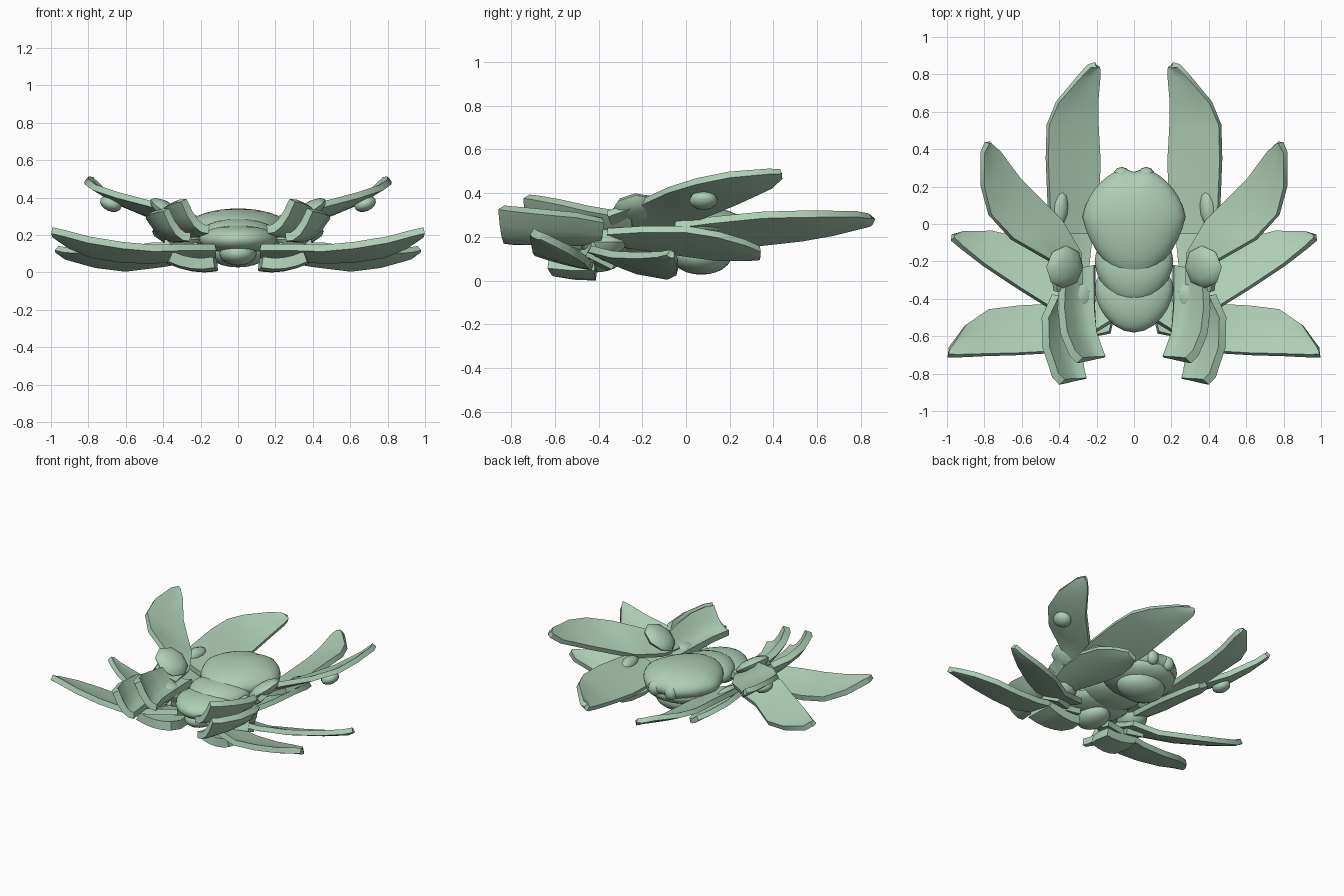
import bpy, bmesh, math
from mathutils import Vector, Euler

if "Cube" in bpy.data.objects:
    bpy.data.objects.remove(bpy.data.objects["Cube"])

green = bpy.data.materials.new("pale_green")
green.diffuse_color = (0.42, 0.62, 0.47, 1)
green.use_nodes = True
green.node_tree.nodes["Principled BSDF"].inputs["Base Color"].default_value = green.diffuse_color


def finish(name, bm, thick=0, angle=40):
    bmesh.ops.recalc_face_normals(bm, faces=bm.faces)
    me = bpy.data.meshes.new(name)
    bm.to_mesh(me)
    bm.free()
    me.materials.append(green)
    ob = bpy.data.objects.new(name, me)
    bpy.context.collection.objects.link(ob)
    bpy.context.view_layer.objects.active = ob
    ob.select_set(True)
    if thick:
        mod = ob.modifiers.new("thickness", 'SOLIDIFY')
        mod.thickness = thick
        mod.offset = 0
        bpy.ops.object.modifier_apply(modifier=mod.name)
    bpy.ops.object.shade_smooth_by_angle(angle=math.radians(angle))
    ob.select_set(False)
    return ob


def blade(name, outer, inner, sag=0.006, thick=0.034):
    """Mirrored pair of curved plates spanning two edge lines, root to tip."""
    for side, s in (("right", 1), ("left", -1)):
        bm = bmesh.new()
        rows = []
        for a, b in zip(outer, inner):
            a, b = Vector(a), Vector(b)
            row = []
            for t in (0, 0.25, 0.5, 0.75, 1):
                p = a.lerp(b, t)
                p.z -= sag * 4 * t * (1 - t) + 0.012
                p.x *= s
                row.append(bm.verts.new(p))
            rows.append(row)
        for r, q in zip(rows, rows[1:]):
            for i in range(4):
                bm.faces.new((r[i], r[i + 1], q[i + 1], q[i]))
        finish(side + "_" + name, bm, thick)


def ball(name, loc, rad, rot=(0, 0, 0), seg=20, ring=12, warp=None, pair=False):
    """Ellipsoid, optionally warped on the unit sphere and mirrored."""
    for s in ((1, -1) if pair else (1,)):
        bm = bmesh.new()
        bmesh.ops.create_uvsphere(bm, u_segments=seg, v_segments=ring, radius=1)
        m = Euler(rot).to_matrix()
        for v in bm.verts:
            c = warp(v.co.copy()) if warp else v.co.copy()
            c = m @ Vector((c.x * rad[0], c.y * rad[1], c.z * rad[2])) + Vector(loc)
            v.co = (c.x * s, c.y, c.z)
        side = ("right_" if s > 0 else "left_") if pair else ""
        finish(side + name, bm)


# Abdomen: egg with a pointed front and a notched rear
def egg(c):
    if c.y < 0:
        c.x *= 1 + 0.2 * c.y
        c.y *= 1.22
    else:
        c.x *= 1 - 0.15 * c.y
        c.y -= 0.1 * c.y * max(0, 1 - abs(c.x) / 0.22)
    return c


# Collars: swept back at the sides, rounded in front
def crescent(c):
    c.y += 0.3 * c.x * c.x
    return c


ball("abdomen", (0, 0.04, 0.25), (0.275, 0.265, 0.105), seg=32, ring=18, warp=egg)
ball("under_abdomen", (0, 0.05, 0.2), (0.25, 0.22, 0.09), seg=24)
ball("belly", (0, 0.07, 0.13), (0.17, 0.14, 0.09))
ball("rear_nub", (0.065, 0.265, 0.24), (0.045, 0.04, 0.05), pair=True, seg=10, ring=8)
ball("rear_collar", (0, -0.25, 0.215), (0.21, 0.18, 0.085), warp=crescent, seg=24)
ball("front_collar", (0, -0.40, 0.19), (0.21, 0.18, 0.075), warp=crescent, seg=24)
ball("head", (0, -0.42, 0.115), (0.1, 0.13, 0.065))

# Rear blades, long and short
blade("rear_blade",
      [(.42, -.05, .28), (.455, .1, .30), (.465, .35, .325), (.46, .53, .33), (.41, .65, .33), (.30, .78, .33), (.24, .845, .32), (.205, .85, .315)],
      [(.22, -.05, .20), (.19, .1, .19), (.185, .35, .20), (.195, .53, .22), (.195, .67, .245), (.185, .79, .275), (.185, .83, .285), (.19, .845, .29)],
      sag=.004)
blade("lower_rear_blade",
      [(.38, -.36, .25), (.43, -.2, .26), (.45, 0, .26), (.44, .15, .235), (.39, .27, .20), (.33, .34, .17)],
      [(.25, -.34, .20), (.24, -.2, .18), (.22, 0, .15), (.22, .15, .13), (.24, .27, .13), (.27, .34, .135)], sag=.01)
# Raised blades
blade("raised_blade",
      [(.42, -.36, .33), (.44, -.2, .385), (.65, -.08, .44), (.77, .05, .48), (.81, .2, .51), (.81, .38, .525), (.785, .435, .525)],
      [(.28, -.32, .25), (.29, -.15, .27), (.39, .02, .30), (.49, .12, .34), (.61, .24, .39), (.72, .39, .46), (.765, .435, .505)])
ball("blade_nub", (.68, .08, .38), (.06, .065, .04), rot=(0, -.4, 0), pair=True, seg=12, ring=8)
# Side blades
blade("side_blade",
      [(.22, -.45, .17), (.46, -.44, .17), (.62, -.34, .145), (.80, -.22, .14), (.92, -.125, .145), (.97, -.08, .155)],
      [(.22, -.27, .10), (.40, -.22, .07), (.60, -.08, .045), (.76, -.04, .065), (.92, -.04, .11), (.965, -.055, .145)])
blade("front_side_blade",
      [(.12, -.52, .16), (.28, -.62, .16), (.45, -.685, .155), (.62, -.695, .17), (.80, -.70, .20), (.93, -.705, .235), (.995, -.705, .25)],
      [(.12, -.40, .12), (.28, -.42, .11), (.45, -.43, .09), (.62, -.44, .095), (.78, -.46, .12), (.90, -.54, .17), (.985, -.66, .23)], thick=.038)

# Front limbs: broad curved plates
blade("outer_front_limb",
      [(.42, -.38, .30), (.475, -.5, .325), (.47, -.66, .34), (.42, -.81, .355), (.385, -.845, .36)],
      [(.33, -.40, .23), (.30, -.5, .21), (.28, -.66, .21), (.265, -.78, .21), (.255, -.825, .215)],
      sag=.045, thick=.045)
blade("inner_front_limb",
      [(.38, -.25, .32), (.39, -.45, .355), (.375, -.58, .385), (.33, -.69, .405), (.29, -.73, .41)],
      [(.21, -.22, .24), (.21, -.45, .235), (.20, -.58, .24), (.17, -.67, .25), (.155, -.71, .255)],
      sag=.045, thick=.045)
blade("jaw_plate",
      [(.36, -.42, .10), (.37, -.53, .10), (.36, -.63, .11)],
      [(.12, -.41, .06), (.11, -.50, .065), (.13, -.58, .08)],
      sag=.02, thick=.06)

# Shoulder lumps and joints
ball("shoulder", (.37, -.23, .335), (.12, .115, .045), rot=(.1, -.6, 0), pair=True, seg=8, ring=6)
ball("hip", (.395, .08, .265), (.045, .1, .035), rot=(0, -.35, .1), pair=True, seg=10, ring=6)
ball("limb_joint", (.30, -.38, .19), (.1, .11, .07), pair=True, seg=10, ring=6)
for s in (1, -1):
    bm = bmesh.new()
    bmesh.ops.create_cube(bm, size=1)
    m = Euler((-.45, 0, .3 * s)).to_matrix()
    for v in bm.verts:
        v.co = m @ Vector((v.co.x * .12, v.co.y * .14, v.co.z * .08)) + Vector((.32 * s, -.4, .13))
    finish(("right" if s > 0 else "left") + "_lower_joint", bm)

# Settle on the floor
obs = list(bpy.context.collection.objects)
low = min(v.co.z for ob in obs for v in ob.data.vertices)
for ob in obs:
    ob.location.z -= low
